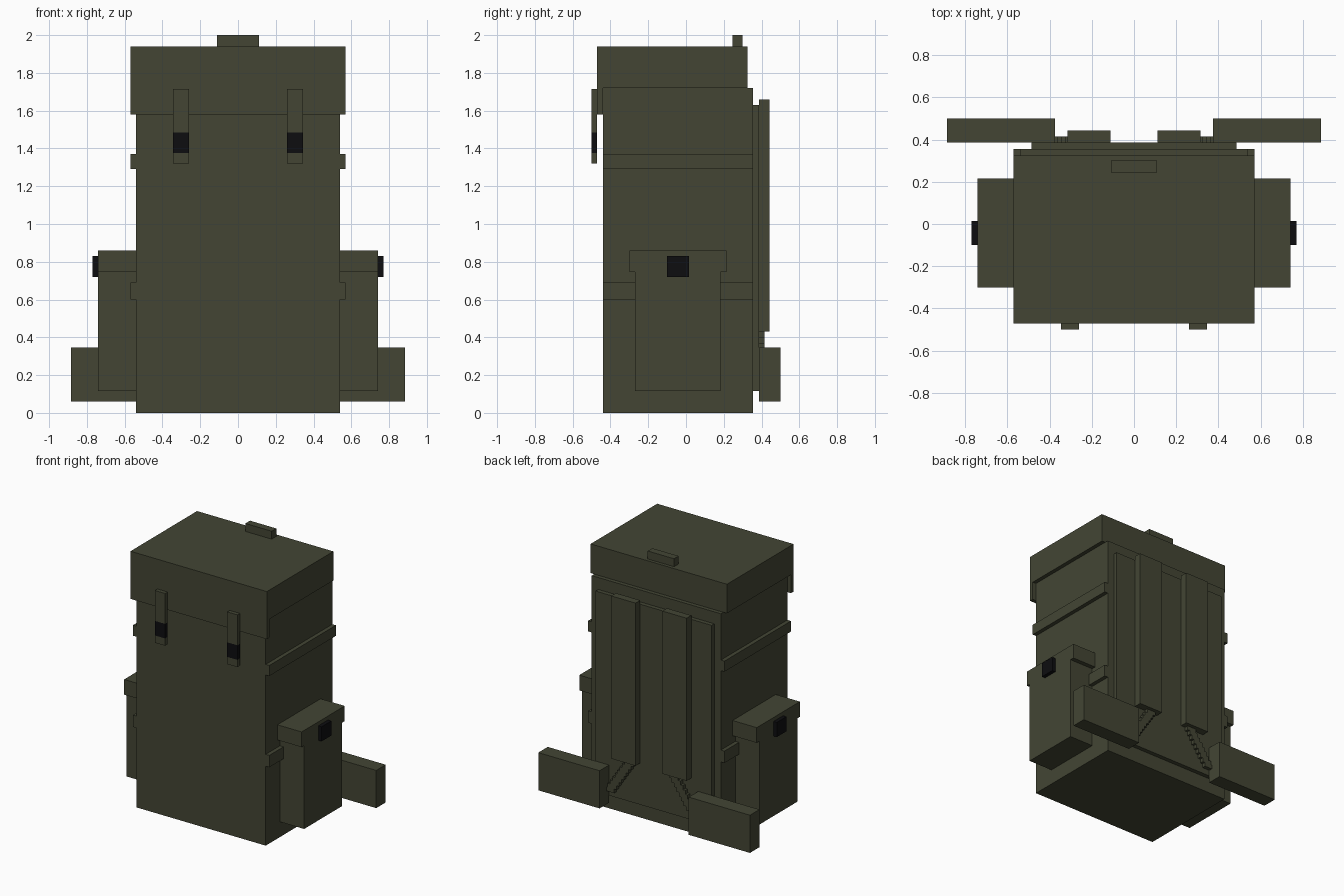
import bpy

cube = bpy.data.objects.get("Cube")
if cube:
    bpy.data.objects.remove(cube, do_unlink=True)


def material(name, rgb):
    m = bpy.data.materials.new(name)
    m.use_nodes = True
    m.diffuse_color = (*rgb, 1)
    m.node_tree.nodes["Principled BSDF"].inputs["Base Color"].default_value = (*rgb, 1)
    return m


OLIVE = material("olive canvas", (0.056, 0.060, 0.034))
BLACK = material("black plastic", (0.004, 0.004, 0.005))


def box(name, x, y, z, mat=OLIVE):
    """Box from (low, high) ranges on each axis."""
    bpy.ops.mesh.primitive_cube_add(size=1)
    ob = bpy.context.object
    ob.name = ob.data.name = name
    for v in ob.data.vertices:
        v.co = [r[1] if c > 0 else r[0] for c, r in zip(v.co, (x, y, z))]
    ob.data.materials.append(mat)
    return ob


def pair(name, x, y, z, mat=OLIVE):
    """A box on the left (+x) and its mirror on the right."""
    box("left_" + name, x, y, z, mat)
    box("right_" + name, (-x[1], -x[0]), y, z, mat)


# Main bag, lid and carry handle
box("main_body", (-0.54, 0.54), (-0.44, 0.355), (0, 1.72))
box("lid", (-0.57, 0.57), (-0.47, 0.325), (1.72, 1.94))
box("lid_front_flap", (-0.57, 0.57), (-0.47, -0.44), (1.58, 1.72))
box("carry_handle", (-0.11, 0.11), (0.245, 0.30), (1.94, 2.0))

# Front closing straps with buckles
sx, sy = (0.26, 0.345), (-0.5, -0.47)
pair("front_strap_upper", sx, sy, (1.485, 1.715))
pair("front_buckle", sx, sy, (1.375, 1.485), BLACK)
pair("front_strap_lower", sx, sy, (1.32, 1.375))

# Compression bands on the sides
for label, z in (("upper", (1.29, 1.37)), ("lower", (0.60, 0.69))):
    pair(label + "_side_band", (0.54, 0.57), (-0.44, 0.355), z)

# Side pockets
pair("pocket", (0.54, 0.742), (-0.27, 0.182), (0.115, 0.745))
pair("pocket_lid", (0.54, 0.742), (-0.30, 0.215), (0.745, 0.86))
pair("pocket_buckle", (0.742, 0.77), (-0.10, 0.015), (0.72, 0.83), BLACK)

# Back panel, shoulder straps and hip belt
box("back_panel", (-0.485, 0.485), (0.355, 0.387), (0.115, 1.63))
pair("shoulder_strap", (0.112, 0.315), (0.387, 0.443), (0.43, 1.66))
pair("hip_belt", (0.373, 0.885), (0.387, 0.5), (0.06, 0.345))

# Stepped lower straps running from shoulder strap to hip belt
STEPS, RISE, RUN = 9, 0.03, 0.02
for i in range(STEPS):
    x0, top = 0.15 + i * RUN, 0.43 - i * RISE
    pair(f"lower_strap_{i + 1}", (x0, min(x0 + 0.075, 0.373)), (0.387, 0.415), (top - RISE, top))
